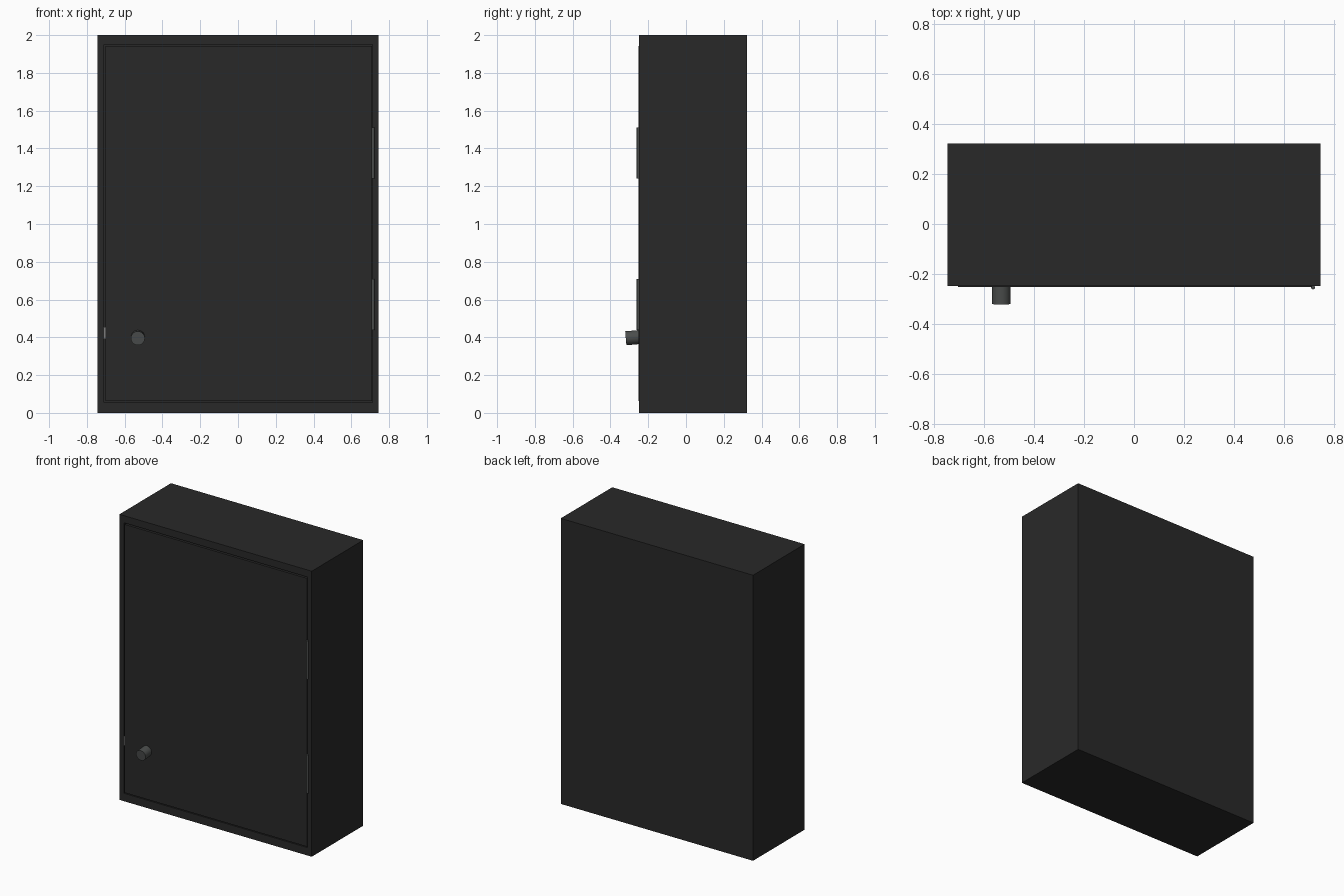
import bpy, bmesh, math
from mathutils import Vector

if "Cube" in bpy.data.objects:
    bpy.data.objects.remove(bpy.data.objects["Cube"])


def material(name, rgb):
    m = bpy.data.materials.new(name)
    m.diffuse_color = (*rgb, 1)
    m.use_nodes = True
    m.node_tree.nodes["Principled BSDF"].inputs["Base Color"].default_value = m.diffuse_color
    return m


DARK = material("dark_paint", (0.022, 0.022, 0.022))
METAL = material("dull_metal", (0.07, 0.075, 0.073))
BRIGHT = material("bolt_steel", (0.2, 0.2, 0.2))


def box(name, x, y, z, mat):
    """Box from (min, max) pairs."""
    bpy.ops.mesh.primitive_cube_add(size=1, location=[(a + b) / 2 for a, b in (x, y, z)])
    ob = bpy.context.object
    ob.name = name
    for v in ob.data.vertices:
        v.co *= Vector([b - a for a, b in (x, y, z)])
    ob.data.materials.append(mat)
    return ob


def cylinder(name, radius, length, loc, tilt, sides):
    bpy.ops.mesh.primitive_cylinder_add(vertices=sides, radius=radius, depth=length,
                                        location=loc, rotation=(tilt, 0, 0))
    ob = bpy.context.object
    ob.name = name
    ob.data.materials.append(METAL)
    bpy.ops.object.shade_smooth_by_angle(angle=math.radians(40))
    return ob


# Cabinet shell: inset the front face and push it back to hollow the inside
cabinet = box("cabinet", (-0.745, 0.745), (-0.248, 0.322), (0, 2), DARK)
bm = bmesh.new()
bm.from_mesh(cabinet.data)
front = min(bm.faces, key=lambda f: f.calc_center_median().y)
bmesh.ops.inset_region(bm, faces=[front], thickness=0.035)
# Opening: x -0.71..0.713, z 0.055..1.95
for v in front.verts:
    v.co.x = -0.71 if v.co.x < 0 else 0.713
    v.co.z = (0.055 if v.co.z < 0 else 1.95) - 1
back = bmesh.ops.extrude_face_region(bm, geom=[front])
bmesh.ops.delete(bm, geom=[front], context='FACES_ONLY')
bmesh.ops.translate(bm, vec=(0, 0.53, 0),
                    verts=[g for g in back["geom"] if isinstance(g, bmesh.types.BMVert)])
bmesh.ops.recalc_face_normals(bm, faces=bm.faces)
bm.to_mesh(cabinet.data)
bm.free()

# Door panel, standing slightly proud of the frame
box("door", (-0.702, 0.71), (-0.252, -0.215), (0.063, 1.942), DARK)

# Lock bolt bridging the door gap
box("lock_bolt", (-0.715, -0.695), (-0.247, -0.225), (0.39, 0.455), BRIGHT)

# Knob, tipped slightly upward
cylinder("knob", 0.037, 0.09, (-0.53, -0.274, 0.399), math.radians(95), 24)

# Hinge barrels
for label, z in (("lower", 0.575), ("upper", 1.375)):
    cylinder(label + "_hinge", 0.008, 0.27, (0.715, -0.253, z), 0, 16)
